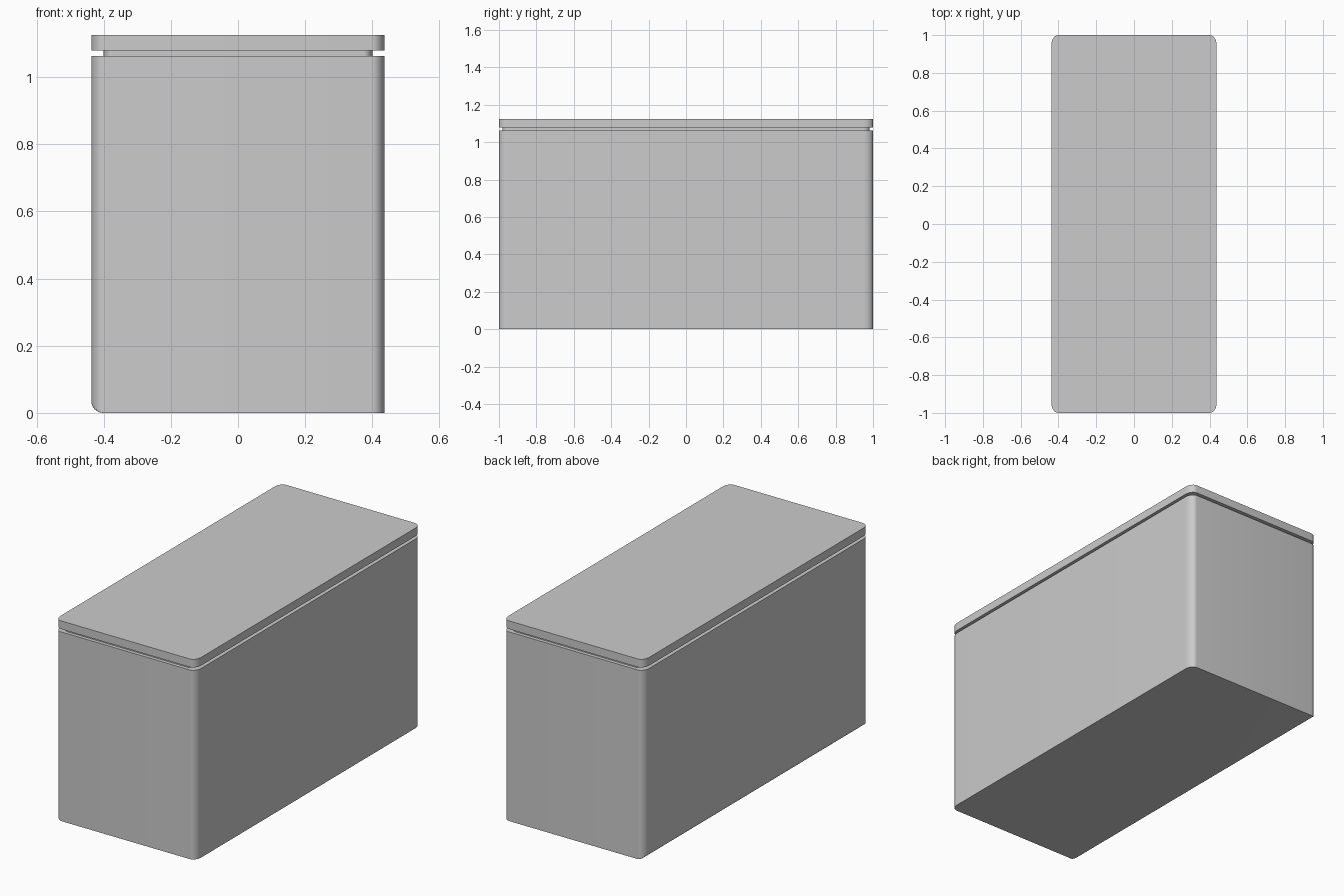
import bpy, bmesh
from math import sin, cos, pi, radians

if "Cube" in bpy.data.objects:
    bpy.data.objects.remove(bpy.data.objects["Cube"])

SEG = 10


def outline(hx, hy, rx, ry):
    """Counter-clockwise rectangle with elliptical rounded corners."""
    pts = []
    for q, (sx, sy) in enumerate([(1, 1), (-1, 1), (-1, -1), (1, -1)]):
        for i in range(SEG + 1):
            a = (q + i / SEG) * pi / 2
            pts.append((sx * (hx - rx) + rx * cos(a), sy * (hy - ry) + ry * sin(a)))
    return pts


def slab(name, hx, hy, rx, ry, levels):
    """Loft the outline through (z, minimum x) levels and cap both ends."""
    bm = bmesh.new()
    pts = outline(hx, hy, rx, ry)
    rings = [[bm.verts.new((max(x, xmin), y, z)) for x, y in pts] for z, xmin in levels]
    n = len(pts)
    for a, b in zip(rings, rings[1:]):
        for i in range(n):
            j = (i + 1) % n
            bm.faces.new((a[i], a[j], b[j], b[i]))
    bm.faces.new(rings[0][::-1])
    bm.faces.new(rings[-1])
    mesh = bpy.data.meshes.new(name)
    bm.to_mesh(mesh)
    bm.free()
    ob = bpy.data.objects.new(name, mesh)
    bpy.context.collection.objects.link(ob)
    bpy.ops.object.select_all(action='DESELECT')
    ob.select_set(True)
    bpy.context.view_layer.objects.active = ob
    bpy.ops.object.shade_smooth_by_angle(angle=radians(30))
    return ob


HX, R = 0.437, 0.036

# Main body, with the lower left long edge rounded over
fillet = [(R * (1 - cos(i / 8 * pi / 2)), -HX + R * (1 - sin(i / 8 * pi / 2))) for i in range(9)]
slab("box_body", HX, 1.0, 0.037, 0.05, fillet + [(1.063, -HX)])

# Recessed neck between body and lid
slab("lid_neck", 0.40, 0.98, 0.025, 0.035, [(1.06, -1), (1.08, -1)])

# Flat lid
slab("lid", HX, 1.0, 0.037, 0.05, [(1.079, -1), (1.125, -1)])
